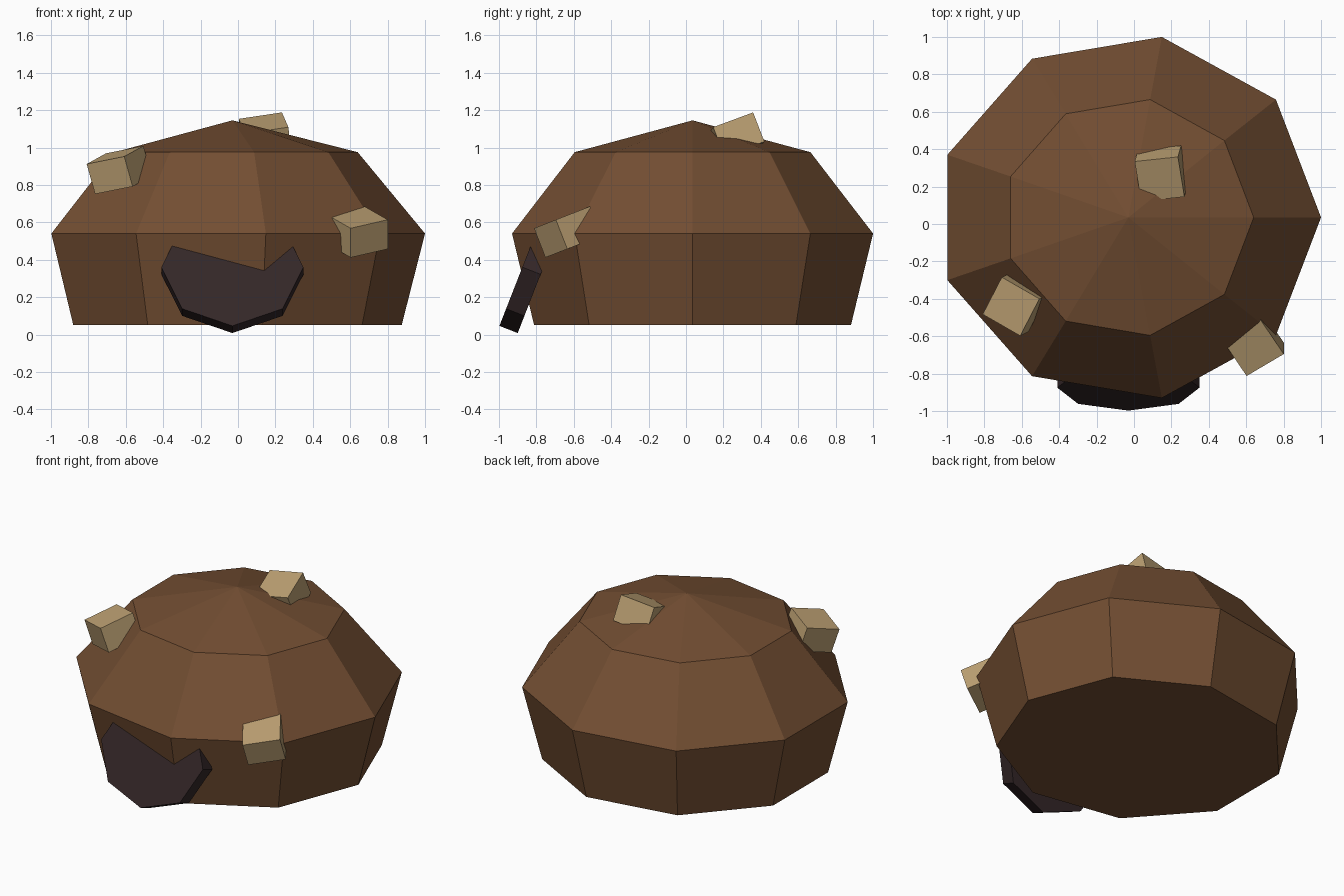
import bpy
import bmesh
from math import cos, sin, radians, tau
from mathutils import Matrix, Vector

if "Cube" in bpy.data.objects:
    bpy.data.objects.remove(bpy.data.objects["Cube"], do_unlink=True)


def make_material(name, rgb):
    mat = bpy.data.materials.new(name)
    mat.use_nodes = True
    color = (*rgb, 1.0)
    mat.diffuse_color = color
    mat.node_tree.nodes["Principled BSDF"].inputs["Base Color"].default_value = color
    return mat


def make_object(name, bm, mat, matrix):
    bmesh.ops.recalc_face_normals(bm, faces=bm.faces)
    mesh = bpy.data.meshes.new(name)
    bm.to_mesh(mesh)
    bm.free()
    mesh.materials.append(mat)
    obj = bpy.data.objects.new(name, mesh)
    obj.matrix_world = matrix
    bpy.context.collection.objects.link(obj)
    return obj


brown = make_material("brown", (0.17, 0.076, 0.032))
tan = make_material("tan", (0.50, 0.35, 0.17))
dark = make_material("dark plum", (0.034, 0.020, 0.021))


# Faceted dome: stacked nine-sided rings (x radius, y radius, height) and a peak
SIDES = 9
RINGS = [(0.905, 0.86, 0.05), (1.03, 0.98, 0.54), (0.67, 0.64, 0.975)]
bm = bmesh.new()
rings = []
for rx, ry, z in RINGS:
    angles = [tau * i / SIDES for i in range(SIDES)]
    rings.append([bm.verts.new((rx * cos(a), ry * sin(a), z)) for a in angles])
peak = bm.verts.new((0, 0, 1.145))
bm.faces.new(rings[0])
for i in range(SIDES):
    j = (i + 1) % SIDES
    for low, high in zip(rings, rings[1:]):
        bm.faces.new((low[i], low[j], high[j], high[i]))
    bm.faces.new((rings[-1][i], rings[-1][j], peak))
make_object("dome", bm, brown, Matrix.Translation((-0.03, 0.035, 0)))


# Leaning eight-sided disc sunk into the front
bm = bmesh.new()
bmesh.ops.create_cone(bm, cap_ends=True, segments=8, radius1=1, radius2=1, depth=1)
make_object("front_disc", bm, dark,
            Matrix.Translation((-0.03, -0.826, 0.341))
            @ Matrix.Rotation(radians(68.65), 4, 'X')
            @ Matrix.Diagonal((0.38, 0.337, 0.105, 1)))


# Small tilted blocks stuck in the dome
def block(name, center, along, back, size=(0.235, 0.23, 0.168)):
    x = Vector(along).normalized()
    z = x.cross(Vector(back)).normalized()
    y = z.cross(x)
    turn = Matrix((x, y, z)).transposed().to_4x4()
    bm = bmesh.new()
    bmesh.ops.create_cube(bm, size=1)
    make_object(name, bm, tan,
                Matrix.Translation(center) @ turn @ Matrix.Diagonal((*size, 1)))


block("right_block", (-0.635, -0.43, 0.88), (0.20, -0.115, 0.04), (0.13, 0.20, 0.065))
block("left_block", (0.64, -0.633, 0.548), (0.195, 0.115, 0.045), (-0.135, 0.17, 0.066))
block("top_block", (0.145, 0.27, 1.053), (0.235, 0.025, 0.035), (-0.04, 0.205, 0.075))
